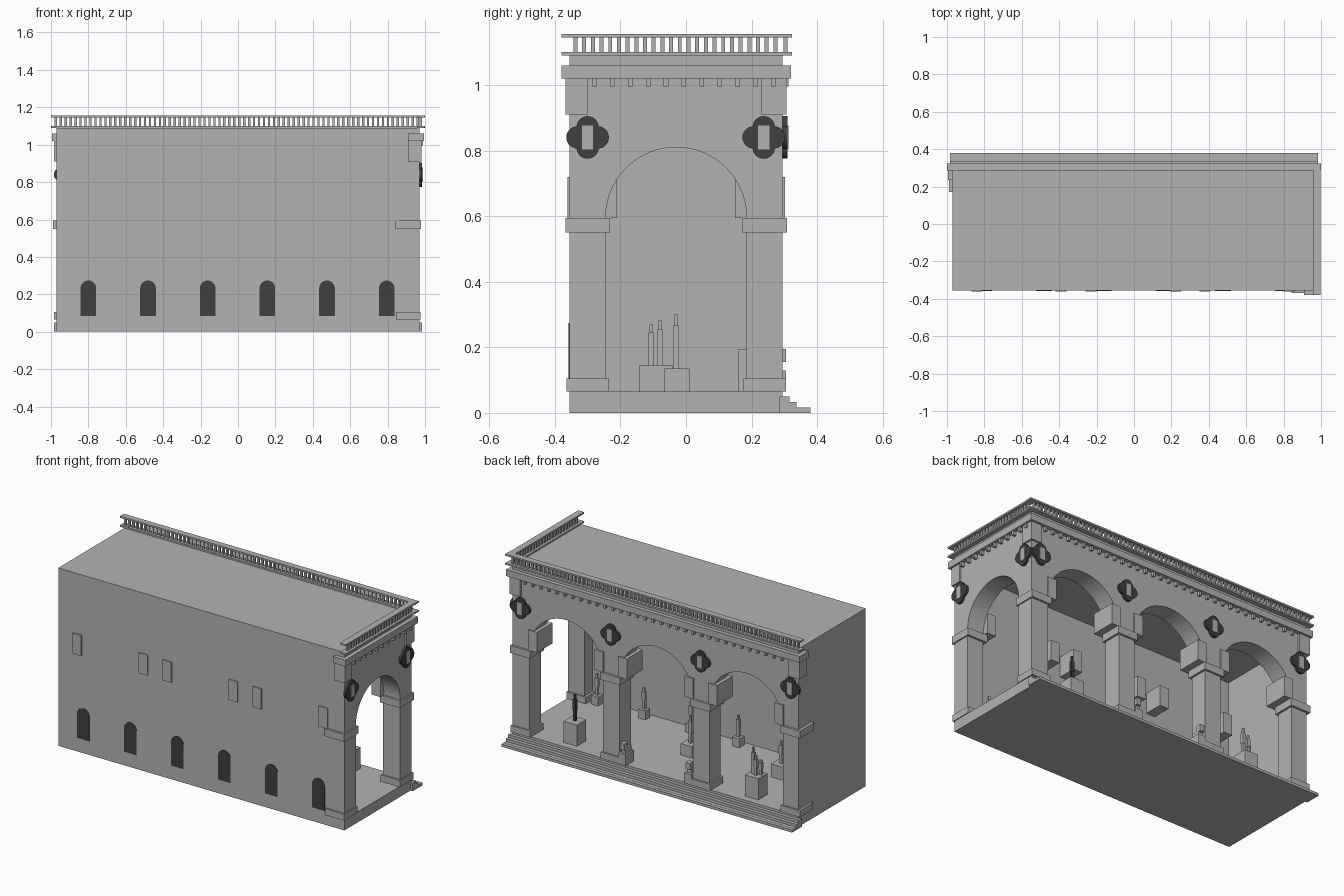
import bpy, bmesh, math
from mathutils import Matrix, Vector

cube = bpy.data.objects.get("Cube")
if cube:
    bpy.data.objects.remove(cube, do_unlink=True)


def material(name, value):
    m = bpy.data.materials.new(name)
    m.use_nodes = True
    col = (value, value, value, 1)
    m.diffuse_color = col
    m.node_tree.nodes["Principled BSDF"].inputs["Base Color"].default_value = col
    return m


stone = material("pale stone", 0.45)
dark = material("dark stone", 0.05)


def finish(name, bm, mat):
    bmesh.ops.recalc_face_normals(bm, faces=bm.faces)
    me = bpy.data.meshes.new(name)
    bm.to_mesh(me)
    bm.free()
    me.materials.append(mat)
    ob = bpy.data.objects.new(name, me)
    bpy.context.collection.objects.link(ob)
    return ob


def boxes(name, items, mat=stone):
    """One object from boxes given as (x0, x1, y0, y1, z0, z1)."""
    bm = bmesh.new()
    for x0, x1, y0, y1, z0, z1 in items:
        mid = Vector((x0 + x1, y0 + y1, z0 + z1)) / 2
        bmesh.ops.create_cube(bm, size=1, matrix=Matrix.Translation(mid)
                              @ Matrix.Diagonal((x1 - x0, y1 - y0, z1 - z0, 1)))
    return finish(name, bm, mat)


def extrude(name, outline, axis, a, b, mat=stone):
    """Extrude a (horizontal, z) outline from a to b along axis."""
    bm = bmesh.new()
    place = (lambda u, z: (a, u, z)) if axis == "x" else (lambda u, z: (u, a, z))
    face = bm.faces.new([bm.verts.new(place(u, z)) for u, z in outline])
    new = bmesh.ops.extrude_face_region(bm, geom=[face])["geom"]
    step = (b - a, 0, 0) if axis == "x" else (0, b - a, 0)
    bmesh.ops.translate(bm, vec=step, verts=[v for v in new if isinstance(v, bmesh.types.BMVert)])
    return finish(name, bm, mat)


def arc(cx, cz, r, start, end, n):
    for i in range(n + 1):
        t = math.radians(start + (end - start) * i / n)
        yield cx + r * math.cos(t), cz + r * math.sin(t)


# Main levels
FLOOR, SPRING, TOP, ROOF = 0.065, 0.595, 1.02, 1.09
FRONT, BACK, END = -0.355, 0.295, 0.97
PIERS = [-0.92, -0.31, 0.30, 0.91]
HALF = 0.055


def arcade(name, lo, hi, centres, r, axis, a, b):
    pts = [(lo, FLOOR)]
    for c in centres:
        pts += [(c - r, FLOOR)] + list(arc(c, SPRING, r, 180, 0, 32)) + [(c + r, FLOOR)]
    pts += [(hi, FLOOR), (hi, TOP), (lo, TOP)]
    return extrude(name, pts, axis, a, b)


# Platform and steps
boxes("platform", [(-END, END, FRONT, BACK, 0, FLOOR)])
boxes("steps", [(-0.985, 0.985, BACK - 0.01, 0.315 + 0.022 * i, 0, 0.05 - 0.0165 * i)
                for i in range(3)] + [(-0.985, 0.985, BACK - 0.01, 0.38, 0, 0.016)])

# Walls and roof
boxes("front_wall", [(-END, 0.905, FRONT, -0.325, FLOOR, TOP)])
boxes("left_wall", [(-END, -0.94, FRONT, BACK, FLOOR, TOP)])
boxes("roof", [(-END, END, FRONT, BACK, 1.0, ROOF)])
bays = [(p + q) / 2 for p, q in zip(PIERS, PIERS[1:])]
arcade("back_arcade", -END, END, bays, 0.25, "y", 0.185, BACK)
arcade("end_arch", FRONT, BACK, [-0.03], 0.215, "x", 0.86, END)

# Pier bases and capitals
spots = [(x, 0.24) for x in PIERS] + [(0.91, -0.30)]
for label, z0, z1, g in (("bases", FLOOR, 0.105, 0.01), ("capitals", 0.55, SPRING, 0.013)):
    w = HALF + g
    boxes("pier_" + label, [(x - w, x + w, y - w, y + w, z0, z1) for x, y in spots])

# Blocks above the springing on both long walls
blocks = []
for x in [p + s * 0.08 for p in PIERS for s in (-1, 1) if abs(p + s * 0.08) < 0.9]:
    blocks += [(x - 0.03, x + 0.03, -0.362, -0.21, SPRING, 0.72),
               (x - 0.03, x + 0.03, 0.15, 0.302, SPRING, 0.72)]
boxes("springing_blocks", blocks)

# Corner blocks, dentils and cornice
boxes("corner_blocks", [(0.91, 0.982, 0.23, 0.307, 0.91, TOP),
                        (0.91, 0.982, -0.368, -0.30, 0.91, TOP),
                        (-0.985, -0.91, 0.235, 0.307, 0.91, TOP)])
dentils = [(0.96, 0.99, -0.286 + 0.0545 * i, -0.272 + 0.0545 * i, 0.995, TOP) for i in range(11)]
dentils += [(-0.87 + 0.0545 * i, -0.856 + 0.0545 * i, 0.285, 0.312, 0.995, TOP) for i in range(33)]
boxes("dentils", dentils)
boxes("cornice", [(-0.995, 0.995, 0.235, 0.32, TOP, 1.06),
                  (0.91, 0.995, -0.38, 0.32, TOP, 1.06)])

# Balustrade along the back and the open end
rails = []
for z in (ROOF, 1.145):
    rails += [(-1, 1, 0.285, 0.323, z, z + 0.01), (0.957, 0.997, -0.38, 0.32, z, z + 0.01)]
boxes("balustrade_rails", rails)
balusters = [(-0.98 + 0.0265 * i, -0.968 + 0.0265 * i, 0.298, 0.31, ROOF, 1.15) for i in range(74)]
balusters += [(0.971, 0.983, -0.343 + 0.0265 * i, -0.331 + 0.0265 * i, ROOF, 1.15) for i in range(24)]
boxes("balusters", balusters)


# Four-lobed medallions with a pale tablet
def medallion(name, u, axis, face):
    z, d, r = 0.84, 0.031, 0.034
    pts = []
    for k in range(4):
        t = math.radians(90 * k)
        pts += arc(u + d * math.cos(t), z + d * math.sin(t), r, 90 * k - 85, 90 * k + 85, 12)
    extrude(name, pts, axis, face, face + 0.014, dark)
    plate = [(u + sx * 0.017, z + sz * 0.037) for sx, sz in ((-1, -1), (1, -1), (1, 1), (-1, 1))]
    extrude(name + "_tablet", plate, axis, face, face + 0.018)


for i, x in enumerate(PIERS):
    medallion(f"back_medallion_{i}", x, "y", BACK)
for i, y in enumerate((-0.30, 0.237)):
    medallion(f"end_medallion_{i}", y, "x", END)

# Arched dark windows on the front
NICHES = [-0.8 + 0.319 * i for i in range(6)]
for i, x in enumerate(NICHES):
    pts = [(x - 0.042, 0.085)] + list(arc(x, 0.232, 0.042, 180, 0, 16)) + [(x + 0.042, 0.085)]
    extrude(f"window_{i}", pts, "y", FRONT - 0.003, FRONT + 0.002, dark)


# Statues: stacked tapering blocks for legs, body, shoulders and head
def figure(x, y, z, h, w):
    parts = ((0.8, 0.7, 0, 0.45), (1, 0.8, 0.4, 0.8), (0.55, 0.55, 0.78, 1))
    return [(x - w * a, x + w * a, y - w * b, y + w * b, z + h * lo, z + h * hi)
            for a, b, lo, hi in parts]


def statue(name, x, y, half, top, figures, mat=stone):
    boxes(name + "_pedestal", [(x - half, x + half, y - half, y + half, FLOOR, top)])
    items = []
    for dx, dy, h in figures:
        items += figure(x + dx, y + dy, top, h, 0.011)
    boxes(name + "_figure", items, mat)


statue("dark_statue", 0.61, 0.205, 0.045, 0.195, [(0, 0, 0.16)], dark)
statue("group_statue", -0.62, 0.205, 0.045, 0.195,
       [(0.02, 0, 0.16), (-0.005, 0.01, 0.12), (-0.025, -0.01, 0.09)])
statue("pair_statue", -0.60, -0.092, 0.052, 0.145, [(0, -0.014, 0.125), (0.01, 0.012, 0.137)])
statue("centre_statue", -0.01, -0.027, 0.038, 0.135, [(0, -0.003, 0.165)])
for i, x in enumerate(NICHES):
    statue(f"wall_statue_{i}", x, -0.275, 0.024, 0.12, [(0, 0, 0.13)])

# Small crouching beasts beside the middle piers
for side, x in (("left", 0.22), ("right", -0.225)):
    boxes(side + "_beast", [(x - 0.025, x + 0.025, 0.225, 0.305, FLOOR, 0.13),
                            (x - 0.014, x + 0.014, 0.235, 0.29, 0.13, 0.16),
                            (x - 0.014, x + 0.014, 0.27, 0.305, 0.155, 0.195)])
